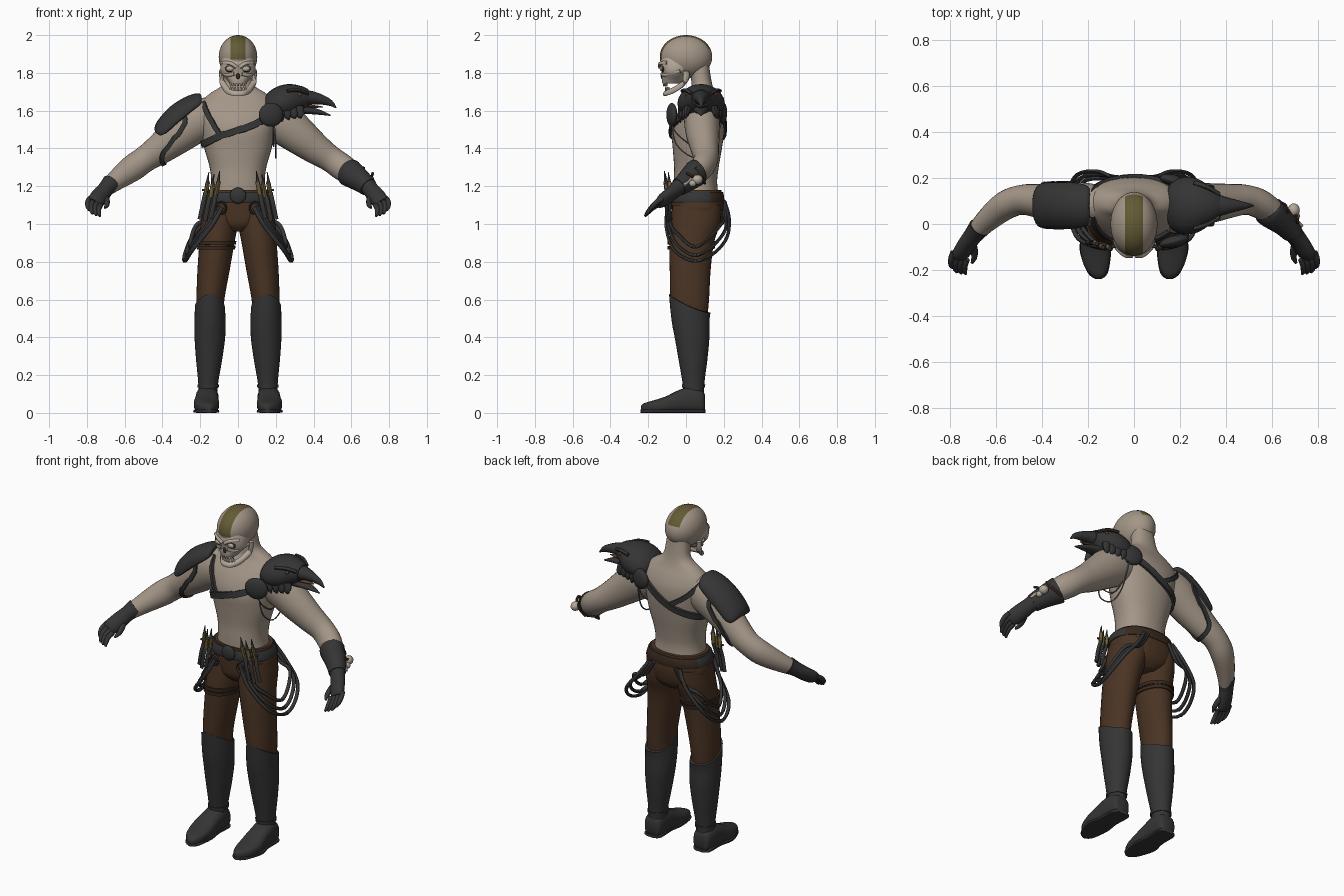
import bpy, bmesh, math
from mathutils import Vector, Matrix
from mathutils.bvhtree import BVHTree

def mat(name, rgb):
    m = bpy.data.materials.new(name)
    m.diffuse_color = (*rgb, 1)
    return m

SKIN = mat("skin", (0.37, 0.305, 0.245))
BONE = mat("bone", (0.45, 0.39, 0.32))
BLACK = mat("black_leather", (0.035, 0.035, 0.036))
BROWN = mat("brown_trousers", (0.068, 0.034, 0.017))
STRAP = mat("dark_brown_leather", (0.04, 0.022, 0.013))
OLIVE = mat("olive_hair", (0.125, 0.105, 0.035))
BRASS = mat("brass", (0.17, 0.12, 0.04))
RUST = mat("rust_mouth", (0.13, 0.05, 0.02))
STEEL = mat("steel", (0.16, 0.15, 0.14))

def finish(name, bm, *mats):
    bmesh.ops.recalc_face_normals(bm, faces=bm.faces)
    me = bpy.data.meshes.new(name)
    bm.to_mesh(me)
    bm.free()
    for m in mats:
        me.materials.append(m)
    ob = bpy.data.objects.new(name, me)
    bpy.context.collection.objects.link(ob)
    bpy.context.view_layer.objects.active = ob
    ob.select_set(True)
    bpy.ops.object.shade_smooth_by_angle(angle=math.radians(45))
    ob.select_set(False)
    return ob

def spline(keys, sub):
    """Catmull-Rom through tuples of any length."""
    out = []
    for i in range(len(keys) - 1):
        p = [keys[max(0, min(len(keys) - 1, i + k))] for k in (-1, 0, 1, 2)]
        for j in range(sub):
            t = j / sub
            out.append(tuple(0.5 * (2 * b + (c - a) * t + (2 * a - 5 * b + 4 * c - d) * t * t
                       + (3 * b - a - 3 * c + d) * t ** 3) for a, b, c, d in zip(*p)))
    return out + [tuple(keys[-1])]

def loft(name, rings, m, axis=None, ref=(0, 1, 0), seg=24, sub=4, n=2.0, warp=None):
    """Skin of superellipses (x, y, z, radius_u, radius_v)."""
    bm = bmesh.new()
    R = spline(rings, sub)
    C = [Vector(r[:3]) for r in R]
    rows = []
    for i, r in enumerate(R):
        t = Vector(axis) if axis else (C[min(i + 1, len(C) - 1)] - C[max(i - 1, 0)]).normalized()
        u = Vector(ref).cross(t).normalized()
        v = t.cross(u)
        row = []
        for k in range(seg):
            a = 2 * math.pi * k / seg
            c, s = math.cos(a), math.sin(a)
            p = C[i] + u * math.copysign(abs(c) ** (2 / n), c) * max(r[3], .001) \
                + v * math.copysign(abs(s) ** (2 / n), s) * max(r[4], .001)
            row.append(bm.verts.new(warp(p) if warp else p))
        rows.append(row)
    for A, B in zip(rows, rows[1:]):
        for k in range(seg):
            bm.faces.new((A[k], A[(k + 1) % seg], B[(k + 1) % seg], B[k]))
    bm.faces.new(rows[0][::-1])
    bm.faces.new(rows[-1])
    return finish(name, bm, m)

def tube(name, pts, r, m, r2=None, seg=8, sub=5, ref=(0, 1, 0)):
    return loft(name, [(*p, r, r2 or r) for p in pts], m, seg=seg, sub=sub, ref=ref)

def ball(name, c, r, m, rot=None, seg=24):
    bm = bmesh.new()
    bmesh.ops.create_uvsphere(bm, u_segments=seg, v_segments=seg // 2, radius=1)
    M = Matrix.Translation(c) @ (rot or Matrix()) @ Matrix.Diagonal((*r, 1))
    bmesh.ops.transform(bm, matrix=M, verts=bm.verts)
    return finish(name, bm, m)

def strap(name, pts, target, w, m, th=.009):
    """Flat band snapped to a body part."""
    bm = bmesh.new()
    me = target.data
    tree = BVHTree.FromPolygons([v.co for v in me.vertices], [p.vertices for p in me.polygons])
    hits = [tree.find_nearest(Vector(p))[:2] for p in spline(pts, 8)]
    rows = []
    for i, (p, nr) in enumerate(hits):
        t = hits[min(i + 1, len(hits) - 1)][0] - hits[max(i - 1, 0)][0]
        s = nr.cross(t).normalized() * w / 2
        rows.append([bm.verts.new(p + d) for d in (s - nr * .004, s + nr * th, nr * th - s, -s - nr * .004)])
    for A, B in zip(rows, rows[1:]):
        for k in range(4):
            bm.faces.new((A[k], A[(k + 1) % 4], B[(k + 1) % 4], B[k]))
    return finish(name, bm, m)

Z = (0, 0, 1)
# torso and neck
torso = loft("torso", [(0, .055, 1.13, .155, .12), (0, .05, 1.22, .142, .115), (0, .055, 1.3, .15, .118),
    (0, .06, 1.4, .178, .13), (0, .063, 1.5, .195, .14), (0, .075, 1.58, .215, .125), (0, .085, 1.64, .2, .095),
    (0, .09, 1.69, .15, .065), (0, .085, 1.735, .085, .055), (0, .075, 1.8, .07, .053), (0, .065, 1.86, .065, .055)],
    SKIN, axis=Z, seg=40, n=2.25)

# head, hair stripe on faces of the cranium
bm = bmesh.new()
bmesh.ops.create_uvsphere(bm, u_segments=48, v_segments=40, radius=1)
bmesh.ops.transform(bm, verts=bm.verts, matrix=Matrix.Translation((0, 0, 1.885)) @
    Matrix.Diagonal((.102, .139, .115, 1)) @ Matrix.Rotation(math.pi / 2, 4, 'Y'))
for f in bm.faces:
    c = f.calc_center_median()
    if abs(c.x) < .04 and c.z > 1.875 and not (c.y > .08 and c.z < 1.925):
        f.material_index = 1
finish("cranium", bm, SKIN, OLIVE)
loft("upper_face", [(0, -.045, 1.88, .085, .085), (0, -.05, 1.84, .093, .088), (0, -.058, 1.8, .09, .07),
    (0, -.07, 1.765, .06, .058), (0, -.08, 1.745, .045, .045)], BONE, axis=Z, n=2.4)
tube("jaw", [(-.088, .0, 1.81), (-.084, -.005, 1.755), (-.06, -.06, 1.712), (-.03, -.1, 1.695), (0, -.108, 1.692),
    (.03, -.1, 1.695), (.06, -.06, 1.712), (.084, -.005, 1.755), (.088, .0, 1.81)], .012, BONE, .017, ref=(0, .6, .8))
for i in range(7):
    a = (i - 3) * .34
    x, y = .045 * math.sin(a), -.08 - .035 * math.cos(a)
    ball("upper_tooth", (x, y - .003, 1.742), (.006, .005, .014), BONE, seg=8)
    ball("lower_tooth", (x, y + .008, 1.713), (.006, .005, .014), BONE, seg=8)
ball("nose_hole", (0, -.127, 1.783), (.011, .007, .016), STRAP, seg=12)
for s in (1, -1):
    ball("eye_socket", (s * .042, -.122, 1.822), (.027, .012, .019), STRAP, seg=16)
    ball("eye", (s * .042, -.128, 1.822), (.021, .011, .014), BONE, seg=16)
    tube("brow", [(s * .008, -.137, 1.83), (s * .04, -.135, 1.85), (s * .078, -.1, 1.852)], .01, BONE)
    tube("cheekbone", [(s * .02, -.125, 1.795), (s * .06, -.105, 1.79), (s * .09, -.03, 1.81)], .011, BONE)

# arms, hands, legs, boots
arms = {}
for s in (1, -1):
    arms[s] = loft("arm", [(s * x, y, z, a, b) for x, y, z, a, b in (
        (.12, .085, 1.57, .1, .08), (.22, .085, 1.545, .115, .095), (.32, .09, 1.47, .1, .088),
        (.41, .1, 1.4, .083, .075), (.49, .105, 1.345, .07, .065), (.56, .08, 1.295, .07, .062),
        (.64, .015, 1.235, .055, .05), (.7, -.05, 1.185, .04, .036))], SKIN)
    loft("glove_palm", [(s * x, y, z, a, b) for x, y, z, a, b in (
        (.672, -.015, 1.215, .051, .046), (.7, -.05, 1.185, .043, .039), (.725, -.085, 1.155, .046, .034),
        (.75, -.125, 1.125, .045, .03), (.762, -.145, 1.11, .036, .02))], BLACK)
    for k in (-1.5, -.5, .5, 1.5):
        B = Vector((.756 + .019 * k, -.138 + .01 * k, 1.118 + .012 * k))
        L = 1 - .1 * abs(k - .3)
        pts = [B, B + Vector((.012, -.035, -.022)) * L, B + Vector((.012, -.062, -.05)) * L, B + Vector((.004, -.078, -.072)) * L]
        loft("glove_finger", [(s * p.x, p.y, p.z, r, r) for p, r in zip(pts, (.014, .014, .012, .006))], BLACK, seg=10)
    loft("glove_thumb", [(s * x, y, z, r, r) for x, y, z, r in ((.71, -.07, 1.16, .018), (.695, -.11, 1.125, .016),
        (.695, -.145, 1.1, .013), (.705, -.17, 1.085, .006))], BLACK, seg=10)
    loft("trouser_leg", [(s * x, y, z, a, b) for x, y, z, a, b in (
        (.095, .058, 1.1, .09, .13), (.1, .05, 1.0, .098, .13), (.112, .03, .9, .093, .118),
        (.13, .022, .75, .085, .108), (.146, .02, .6, .074, .102), (.148, .025, .48, .07, .085))],
        BROWN, axis=Z, seg=32)
    def slant(p):
        if p.z > .46:
            k = min(1, (p.z - .46) / .11)
            p.z += k * (-.45 * (p.y - .02) + .012 - .25 * abs(abs(p.x) - .15))
        return p
    loft("boot_shaft", [(s * x, y, z, a, b) for x, y, z, a, b in (
        (.16, .045, .05, .052, .052), (.158, .04, .15, .052, .057), (.153, .037, .28, .069, .076),
        (.149, .032, .4, .081, .092), (.148, .022, .5, .082, .102), (.149, .02, .57, .079, .11))],
        BLACK, axis=Z, seg=32, warp=slant)
    loft("boot_foot", [(s * x, y, z, a, b) for x, y, z, a, b in (
        (.162, .1, .05, .035, .045), (.163, .085, .06, .052, .06), (.163, .03, .07, .06, .07),
        (.165, -.04, .06, .062, .06), (.167, -.11, .043, .067, .043), (.163, -.18, .032, .055, .032),
        (.157, -.22, .027, .033, .025), (.154, -.238, .024, .012, .014))], BLACK, axis=(0, -1, 0), ref=Z, n=2.7)
    loft("boot_sole", [(s * x, y, .009, a, .009) for x, y, a in (
        (.162, .103, .03), (.163, .08, .055), (.165, -.02, .055), (.168, -.11, .069), (.158, -.21, .045),
        (.154, -.24, .012))], BLACK, axis=(0, -1, 0), ref=Z, n=5)
    loft("boot_ankle_band", [(s * .158, .04, .135, .056, .061), (s * .158, .04, .15, .057, .062)], BLACK, axis=Z)

# pelvis and belt
loft("trouser_hips", [(0, .055, .96, .05, .09), (0, .058, 1.0, .15, .125), (0, .062, 1.07, .188, .137),
    (0, .06, 1.13, .182, .137), (0, .057, 1.18, .165, .13)], BROWN, axis=Z, seg=40, n=2.3)
belt = loft("belt", [(0, .056, 1.115, .187, .143), (0, .056, 1.12, .193, .148), (0, .056, 1.165, .18, .142),
    (0, .056, 1.17, .174, .137)], BLACK, axis=Z, seg=40, sub=2, n=2.3)
belt.data.materials.append(STRAP)
for p in belt.data.polygons:
    p.material_index = 1 if p.center.y > .12 else 0
ball("belt_buckle", (0, -.092, 1.15), (.043, .016, .043), BLACK)
leg = bpy.data.objects["trouser_leg.001"]
for z in (.875, .9):
    ring = [(-.12 + .11 * math.cos(a * .6283), .03 + .13 * math.sin(a * .6283), z) for a in range(11)]
    strap("thigh_strap", ring, leg, .018, STRAP)

# hanging hip straps, rings, daggers and vials
for s in (1, -1):
    for i, (low, out) in enumerate(((.805, .28), (.835, .265), (.88, .25))):
        o = .014 * i
        tube("hip_strap", [(s * (.085 + o), -.095, 1.09), (s * (.14 + o), -.105 + o, .99), (s * (out - .04), -.065 + o, low + .06),
            (s * out, .04, low), (s * out, .14 - o, low + .035), (s * (out - .035), .215 - o, low + .12),
            (s * (.16 - o), .228 - o, 1.03), (s * (.1 - o), .205, 1.12)], .011, BLACK, .009)
    tube("strap_ring", [(s * .09 + .027 * math.cos(a * .6283), -.098, 1.085 + .03 * math.sin(a * .6283)) for a in range(11)],
        .006, BLACK, sub=3, ref=(0, 1, 0))
    for x, y, h in ((.115, -.1, 0), (.145, -.095, -.015), (.172, -.08, -.005)):
        lean = s * .012
        tube("dagger_sheath", [(s * x, y + .005, 1.17 + h), (s * (x + .012), y - .005, 1.11), (s * (x + .03), y, 1.03 + h)],
             .012, BLACK, .008)
        tube("dagger_grip", [(s * x, y, 1.16 + h), (s * x - lean, y - .008, 1.225 + h)], .012, BRASS, sub=2)
        tube("dagger_guard", [(s * x - .018, y - .003, 1.185 + h), (s * x + .018, y - .003, 1.185 + h)], .006, BLACK, sub=2)
        loft("dagger_tip", [(s * x - lean, y - .008, 1.225 + h, .01, .01), (s * x - lean, y - .01, 1.24 + h, .007, .007),
            (s * x - lean * 1.5, y - .014, 1.28 + h, .002, .002)], BLACK, seg=8)

# chest and arm straps
strap("chest_strap", [(.17, -.06, 1.57), (.05, -.1, 1.515), (-.1, -.1, 1.465), (-.18, -.03, 1.43), (-.2, .07, 1.42),
    (-.15, .17, 1.44), (-.02, .21, 1.49), (.1, .2, 1.56), (.17, .17, 1.6)], torso, .036, BLACK, .014)
strap("front_shoulder_strap", [(-.2, .02, 1.66), (-.165, -.06, 1.57), (-.11, -.09, 1.48)], torso, .026, BLACK, .012)
strap("back_shoulder_strap", [(-.2, .14, 1.64), (-.13, .18, 1.56), (-.03, .21, 1.49)], torso, .026, BLACK, .012)
strap("arm_strap", [(-.335 + .075 * math.cos(a * .6283), .09 + .12 * math.sin(a * .6283),
    1.455 + .105 * math.cos(a * .6283)) for a in range(11)], arms[-1], .024, BLACK)
ball("front_disc", (.175, -.075, 1.578), (.067, .025, .063), BLACK, Matrix.Rotation(.25, 4, 'Z'))
ball("back_disc", (.17, .19, 1.59), (.06, .025, .06), BLACK, Matrix.Rotation(-.25, 4, 'Z'))
for low, o in ((1.35, .0), (1.41, .012)):
    tube("hanging_chain", [(.19, -.075, 1.54), (.2 - o, -.05, low + .07), (.2 - o, .05, low), (.2 - o, .14, low + .05),
        (.19, .19, 1.55)], .004, STEEL, seg=6)

# plate pauldron
loft("plate_pauldron", [(-.195, .08, 1.672, .012, .05), (-.21, .08, 1.668, .026, .085), (-.27, .08, 1.637, .036, .1),
    (-.34, .08, 1.585, .04, .103), (-.4, .08, 1.525, .034, .1), (-.425, .08, 1.497, .022, .085),
    (-.433, .08, 1.488, .01, .05)], BLACK, n=2.6,
    warp=lambda p: p + Vector((.25, 0, -.75)) * 4.5 * (p.y - .08) ** 2)

# bird head pauldron
loft("bird_head", [(.145, .08, 1.6, .03, .06), (.17, .08, 1.61, .065, .105), (.22, .08, 1.635, .088, .125),
    (.28, .08, 1.655, .088, .115), (.335, .08, 1.665, .068, .08), (.375, .08, 1.667, .045, .052)], BLACK)
loft("upper_beak", [(.35, .08, 1.668, .045, .055), (.4, .08, 1.667, .034, .038), (.45, .08, 1.656, .025, .024),
    (.49, .08, 1.64, .016, .013), (.52, .08, 1.615, .003, .003)], BLACK, seg=16)
loft("lower_beak", [(.3, .08, 1.61, .03, .05), (.37, .08, 1.602, .02, .036), (.43, .08, 1.592, .014, .022),
    (.49, .08, 1.575, .003, .003)], BLACK, seg=16)
loft("beak_tongue", [(.33, .08, 1.628, .012, .03), (.4, .08, 1.622, .008, .018), (.45, .08, 1.62, .002, .004)], RUST, seg=12)
for s in (1, -1):
    ball("bird_eye", (.325, .08 + s * .078, 1.685), (.012, .008, .011), RUST, seg=12)
    tube("bird_brow", [(.26, .08 + s * .1, 1.705), (.32, .08 + s * .08, 1.708), (.37, .08 + s * .05, 1.69)], .01, BLACK)
    for j in range(5):
        x = .18 + .035 * j
        y = .08 + s * (.1 - .008 * j)
        loft("neck_feather", [(x, y, 1.62, .028, .022), (x + .012, y + s * .012, 1.575, .02, .012),
            (x + .02, y + s * .008, 1.535 + .008 * j, .002, .002)], BLACK, seg=10)

# bracer with bone trophies on the left forearm
loft("bracer", [(.585, .06, 1.275, .071, .064), (.595, .05, 1.268, .074, .067), (.65, .005, 1.228, .06, .056),
    (.69, -.038, 1.195, .05, .046)], BLACK)
ball("trophy_skull", (.695, .06, 1.235), (.026, .03, .026), BONE, seg=16)
ball("trophy_jaw", (.705, .035, 1.215), (.017, .02, .018), BONE, seg=12)
for o in (0, .03):
    tube("trophy_bone", [(.645 + o, .075 - o, 1.285 - o), (.7 + o, .02 - o, 1.235 - o)], .008, BONE)
    tube("bracer_lace", [(.6 + o * 1.6, .1 - o * 1.6, 1.215), (.655 + o * 1.6, .085 - o * 1.6, 1.25),
        (.665 + o * 1.6, .05 - o * 1.6, 1.3 - o)], .007, STRAP)
